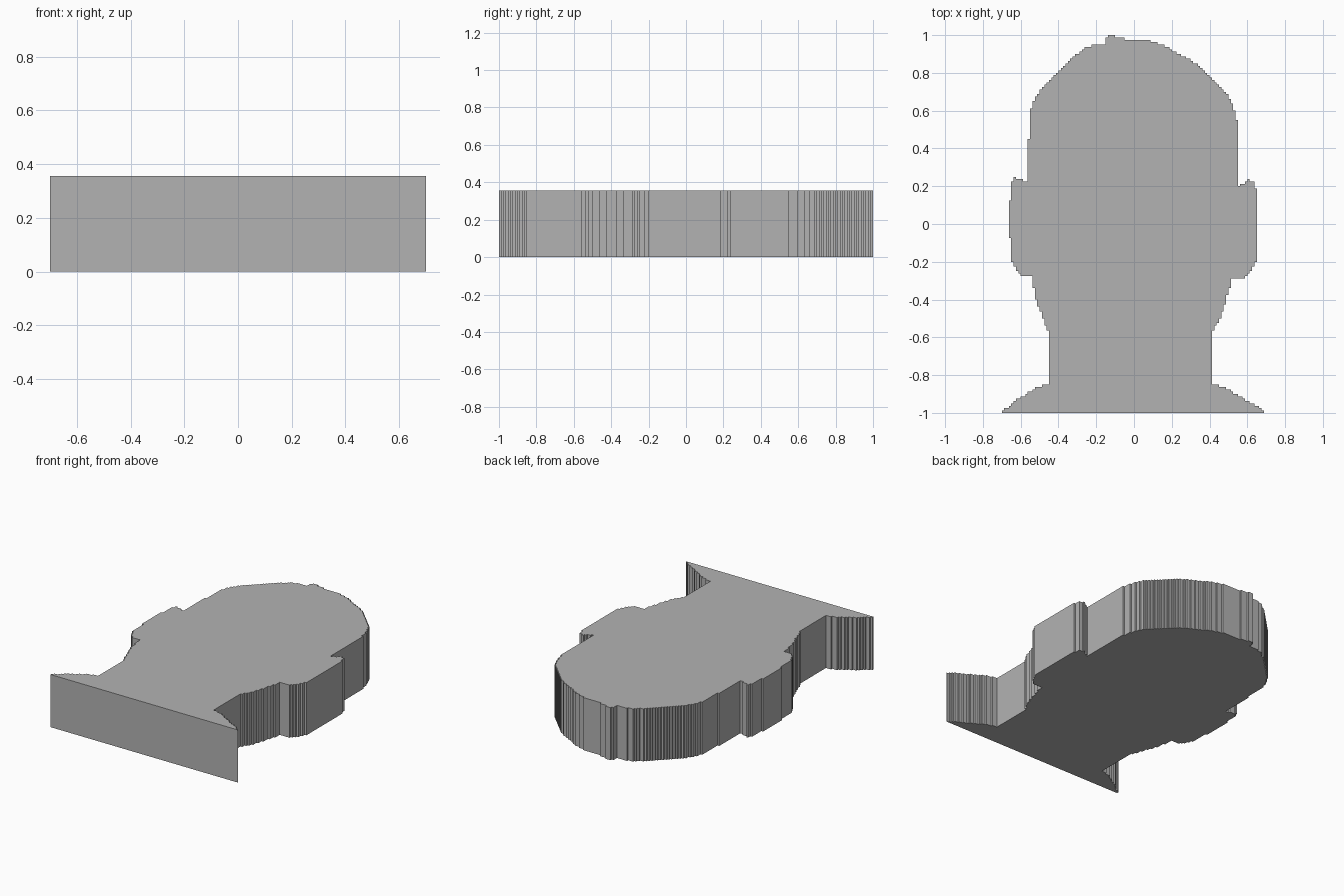
import bpy, bmesh

if "Cube" in bpy.data.objects:
    bpy.data.objects.remove(bpy.data.objects["Cube"])

CELL = 0.0125   # size of the stair steps along the outline
HEIGHT = 0.355

# Outline of the head and shoulders, anticlockwise from the right shoulder tip
OUTLINE = [
    # right shoulder and neck
    (.695, -1), (.66, -.965), (.61, -.94), (.55, -.905), (.49, -.865), (.41, -.84),
    (.41, -.64), (.415, -.56), (.45, -.505), (.48, -.42), (.51, -.285),
    # right ear
    (.575, -.285), (.61, -.255), (.635, -.195), (.65, -.12), (.65, .19),
    (.635, .23), (.61, .24), (.59, .215), (.56, .195),
    # skull
    (.555, .45), (.545, .555), (.52, .635), (.50, .685), (.455, .74), (.41, .78),
    (.35, .835), (.30, .88), (.245, .905), (.165, .945), (.085, .975), (-.05, .985),
    (-.10, 1), (-.14, .985), (-.145, .955), (-.20, .95), (-.26, .92), (-.34, .86),
    (-.40, .805), (-.465, .74), (-.515, .67), (-.54, .61), (-.55, .45), (-.565, .37),
    # left ear
    (-.565, .22), (-.59, .235), (-.62, .245), (-.64, .22), (-.65, .13), (-.665, 0),
    (-.665, -.08), (-.645, -.20), (-.62, -.25), (-.60, -.27), (-.55, -.275),
    # left neck and shoulder
    (-.525, -.40), (-.49, -.495), (-.455, -.595), (-.455, -.85), (-.52, -.875),
    (-.57, -.91), (-.625, -.935), (-.655, -.965), (-.695, -1),
]


def stepped(points):
    """Turn sloping segments into stair steps on the cell grid."""
    cells = [(round(x / CELL), round(y / CELL)) for x, y in points]
    path = [cells[0]]
    for (x0, y0), (x1, y1) in zip(cells, cells[1:]):
        n = max(1, min(abs(x1 - x0), abs(y1 - y0)))
        for k in range(1, n + 1):
            x = x0 + round((x1 - x0) * k / n)
            y = y0 + round((y1 - y0) * k / n)
            for p in ((x, path[-1][1]), (x, y)):
                if p != path[-1]:
                    path.append(p)
    return [(x * CELL, y * CELL) for x, y in path]


# Flat slab: extrude the stepped outline straight up
bm = bmesh.new()
base = bm.faces.new([bm.verts.new((x, y, 0)) for x, y in stepped(OUTLINE)])
top = bmesh.ops.extrude_face_region(bm, geom=[base], use_keep_orig=True)
for v in top["geom"]:
    if isinstance(v, bmesh.types.BMVert):
        v.co.z = HEIGHT
bmesh.ops.recalc_face_normals(bm, faces=bm.faces)

mesh = bpy.data.meshes.new("head_silhouette")
bm.to_mesh(mesh)
bm.free()

grey = bpy.data.materials.new("plain grey")
grey.diffuse_color = (0.45, 0.45, 0.45, 1)
grey.use_nodes = True
grey.node_tree.nodes["Principled BSDF"].inputs["Base Color"].default_value = grey.diffuse_color
mesh.materials.append(grey)
slab = bpy.data.objects.new("head_silhouette", mesh)
bpy.context.collection.objects.link(slab)
